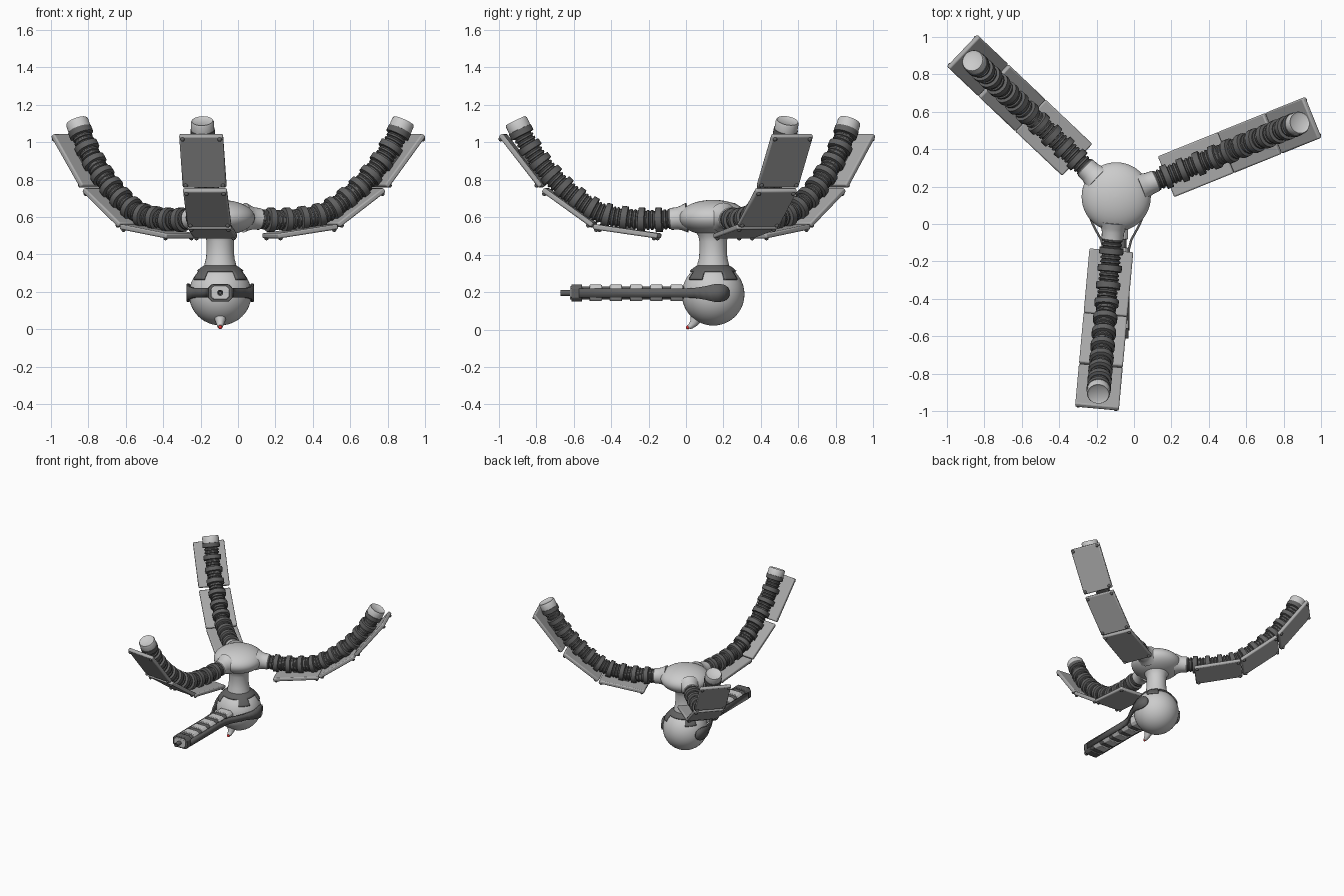
import bpy, bmesh, math
from mathutils import Vector, Matrix

if "Cube" in bpy.data.objects:
    bpy.data.objects.remove(bpy.data.objects["Cube"])

CX, CY = -0.095, 0.145          # axis of hub and body


def material(name, col):
    m = bpy.data.materials.new(name)
    m.diffuse_color = (*col, 1)
    m.use_nodes = True
    m.node_tree.nodes["Principled BSDF"].inputs["Base Color"].default_value = m.diffuse_color
    return m


DARK = material("dark_grey", (0.12, 0.12, 0.12))
MID = material("mid_grey", (0.4, 0.4, 0.4))
RED = material("red", (0.8, 0.03, 0.03))


def finish(bm, name, mat=None, bevel=0, solid=0):
    bmesh.ops.recalc_face_normals(bm, faces=bm.faces)
    me = bpy.data.meshes.new(name)
    bm.to_mesh(me)
    bm.free()
    ob = bpy.data.objects.new(name, me)
    bpy.context.collection.objects.link(ob)
    if mat:
        me.materials.append(mat)
    bpy.context.view_layer.objects.active = ob
    bpy.ops.object.select_all(action='DESELECT')
    ob.select_set(True)
    bpy.ops.object.shade_smooth_by_angle(angle=math.radians(35))
    if solid:
        s = ob.modifiers.new("solid", 'SOLIDIFY')
        s.thickness, s.offset = solid, 0
    if bevel:
        b = ob.modifiers.new("bevel", 'BEVEL')
        b.width, b.segments = bevel, 2
    return ob


def skin(bm, rings):
    """Join vertex loops into a capped tube."""
    loops = [[bm.verts.new(p) for p in r] for r in rings]
    n = len(loops[0])
    for a, b in zip(loops, loops[1:]):
        for i in range(n):
            j = (i + 1) % n
            bm.faces.new((a[i], a[j], b[j], b[i]))
    bm.faces.new(loops[0])
    bm.faces.new(loops[-1])


def circle(c, t, side, r, n=24):
    up = t.cross(side).normalized()
    return [c + r * (math.cos(2 * math.pi * i / n) * side + math.sin(2 * math.pi * i / n) * up) for i in range(n)]


def lathe(name, prof, mat=None, n=48):
    bm = bmesh.new()
    skin(bm, [circle(Vector((CX, CY, z)), Vector((0, 0, 1)), Vector((1, 0, 0)), r, n) for r, z in prof])
    return finish(bm, name, mat)


class Path:
    """Smooth curve through points, read by arc length."""
    def __init__(self, pts):
        p = [2 * pts[0] - pts[1]] + pts + [2 * pts[-1] - pts[-2]]
        self.p = []
        for i in range(1, len(p) - 2):
            a, b, c, d = p[i - 1:i + 3]
            for k in range(12):
                t = k / 12
                self.p.append(0.5 * (2 * b + (c - a) * t + (2 * a - 5 * b + 4 * c - d) * t * t + (3 * b - a - 3 * c + d) * t ** 3))
        self.p.append(pts[-1])
        self.len = sum((b - a).length for a, b in zip(self.p, self.p[1:]))

    def point(self, s):
        for a, b in zip(self.p, self.p[1:]):
            d = (b - a).length
            if s <= d:
                break
            s -= d
        return a + (b - a) * (s / d)

    def at(self, s):
        lo, hi = max(s - 0.02, 0), min(s + 0.02, self.len)
        return self.point(s), (self.point(hi) - self.point(lo)).normalized()


def sweep(name, path, prof, side, mat=None):
    bm = bmesh.new()
    skin(bm, [circle(*path.at(s), side, r) for s, r in prof])
    return finish(bm, name, mat)


# body sphere, neck, hub
def ball(z, r, h, n=24):
    return [(max(r * math.sin(math.pi * i / n), 0.001), z - h * math.cos(math.pi * i / n)) for i in range(n + 1)]


lathe("body_sphere", ball(0.188, 0.167, 0.167))
lathe("neck", [(0.088, 0.32), (0.084, 0.35), (0.076, 0.38), (0.073, 0.42), (0.073, 0.47), (0.08, 0.5), (0.1, 0.53)])
lathe("hub", ball(0.597, 0.185, 0.095))

# dark crown with four tabs over the body
bm = bmesh.new()
bmesh.ops.create_uvsphere(bm, u_segments=64, v_segments=40, radius=0.170)
kill = []
for f in bm.faces:
    c = f.calc_center_median()
    polar = math.degrees(c.angle(Vector((0, 0, 1))))
    az = math.degrees(math.atan2(abs(c.x), abs(c.y)))
    if not (polar < 43 or (polar < 62 and abs(az - 50) < 19)):
        kill.append(f)
bmesh.ops.delete(bm, geom=kill, context='FACES')
bmesh.ops.translate(bm, verts=bm.verts, vec=(CX, CY, 0.188))
finish(bm, "body_crown", DARK, solid=0.012)

# arms
ARM = [(0.14, 0.597), (0.31, 0.585), (0.46, 0.592), (0.61, 0.625), (0.77, 0.73), (0.905, 0.865), (1.0, 1.0), (1.06, 1.118)]
PANELS = [((0.29, 0.485), (0.635, 0.535)), ((0.645, 0.545), (0.91, 0.735)), ((0.925, 0.755), (1.14, 1.03))]
for k, ang in enumerate((22, 136.5, 264.8)):
    a = math.radians(ang)
    out = Vector((math.cos(a), math.sin(a), 0))
    side = Vector((-math.sin(a), math.cos(a), 0))

    def loc(r, z):
        return Vector((CX, CY, z)) + out * r

    path = Path([loc(r, z) for r, z in ARM])
    L = path.len
    # ribbed hose: wide collar and two thin ribs per pitch
    s0, n = 0.08, 11
    p = (L - 0.05 - s0) / n
    prof = [(s0 - 0.03, 0.048)]
    for i in range(n):
        for f0, f1, r in ((0.06, 0.24, 0.054), (0.30, 0.48, 0.054), (0.54, 0.98, 0.065)):
            b = s0 + p * i
            prof += [(b + p * f0, 0.047), (b + p * (f0 + 0.04), r), (b + p * (f1 - 0.04), r), (b + p * f1, 0.047)]
    prof.append((L - 0.03, 0.047))
    sweep(f"arm_hose_{k}", path, prof, side, DARK)
    sweep(f"arm_socket_{k}", path, [(0, 0.08), (0.03, 0.066), (0.05, 0.06), (0.088, 0.058), (0.092, 0.054)], side)
    sweep(f"arm_cap_{k}", path, [(L - 0.062, 0.056), (L - 0.058, 0.062), (L - 0.014, 0.062), (L - 0.004, 0.057), (L, 0.045)], side)
    # outer armour panels with bolts and brackets
    for j, (q0, q1) in enumerate(PANELS):
        A, B = loc(*q0), loc(*q1)
        u = (B - A).normalized()
        nrm = side.cross(u).normalized()
        if nrm.z < 0:
            nrm = -nrm
        mid = (A + B) / 2
        rot = Matrix((u, side, nrm)).transposed().to_4x4()

        def box(name, c, size, mat, bevel):
            bm = bmesh.new()
            bmesh.ops.create_cube(bm, size=1, matrix=Matrix.Translation(c) @ rot @ Matrix.Diagonal((*size, 1)))
            finish(bm, name, mat, bevel)

        ln = (B - A).length
        box(f"arm_panel_{k}_{j}", mid + nrm * 0.014, (ln, 0.235, 0.028), MID, 0.008)
        box(f"panel_bracket_{k}_{j}", mid + nrm * 0.05, (0.07, 0.05, 0.06), DARK, 0.004)
        bm = bmesh.new()
        for e in (-1, 1):
            for w in (-1, 1):
                c = mid + u * e * (ln / 2 - 0.018) + side * w * 0.1
                bmesh.ops.create_uvsphere(bm, u_segments=12, v_segments=8, radius=0.012, matrix=Matrix.Translation(c))
        finish(bm, f"panel_bolts_{k}_{j}", DARK)

# barrel pointing forward
ZB = 0.195


def prism(name, y0, y1, w, h, ch, mat=None):
    sec = [(w, h - ch), (w - ch, h), (ch - w, h), (-w, h - ch), (-w, ch - h), (ch - w, -h), (w - ch, -h), (w, ch - h)]
    bm = bmesh.new()
    skin(bm, [[Vector((CX + x, y, ZB + z)) for x, z in sec] for y in (y0, y1)])
    return finish(bm, name, mat, 0.004)


prism("barrel_core", -0.58, 0.03, 0.054, 0.034, 0.014, DARK)
for i in range(5):
    y = -0.515 + 0.108 * i
    prism(f"barrel_block_{i}", y, y + 0.066, 0.062, 0.044, 0.018)
prism("barrel_muzzle", -0.612, -0.555, 0.066, 0.046, 0.02, DARK)
prism("muzzle_plate", -0.62, -0.6, 0.05, 0.036, 0.016)
along = Path([Vector((CX, -0.59, ZB)), Vector((CX, -0.67, ZB))])
sweep("muzzle_tip", along, [(0, 0.016), (0.08, 0.016), (0.0801, 0.009), (0.06, 0.008)], Vector((1, 0, 0)), DARK)

# side straps: teardrop pad on the sphere, running along the barrel
strap = [(0.174 * math.cos(math.radians(g)), CY + 0.174 * math.sin(math.radians(g)), h)
         for g, h in ((29, 0.012), (26, 0.03), (20, 0.043), (10, 0.049), (0, 0.046), (-12, 0.037), (-24, 0.031), (-34, 0.027))]
strap += [(0.128, 0.005, 0.025), (0.105, -0.04, 0.025), (0.08, -0.085, 0.025), (0.069, -0.13, 0.025), (0.066, -0.2, 0.025), (0.066, -0.57, 0.025)]
for name, sx in (("left", -1), ("right", 1)):
    bm = bmesh.new()
    cols = [[bm.verts.new((CX + sx * x, y, ZB + d * h)) for d in (-1, 1)] for x, y, h in strap]
    for a, b in zip(cols, cols[1:]):
        bm.faces.new((a[0], b[0], b[1], a[1]))
    finish(bm, f"strap_{name}", DARK, solid=0.012)

# curved spout under the body with red tip
spout = Path([Vector((CX, y, z)) for y, z in ((0.065, 0.085), (0.05, 0.05), (0.035, 0.025), (0.012, 0.012))])
sl = spout.len
sweep("spout", spout, [(0, 0.036), (sl * 0.3, 0.032), (sl * 0.6, 0.022), (sl * 0.85, 0.016), (sl, 0.012)], Vector((1, 0, 0)))
bm = bmesh.new()
bmesh.ops.create_uvsphere(bm, u_segments=16, v_segments=10, radius=0.01, matrix=Matrix.Translation((CX, 0.01, 0.011)))
finish(bm, "spout_tip", RED)
